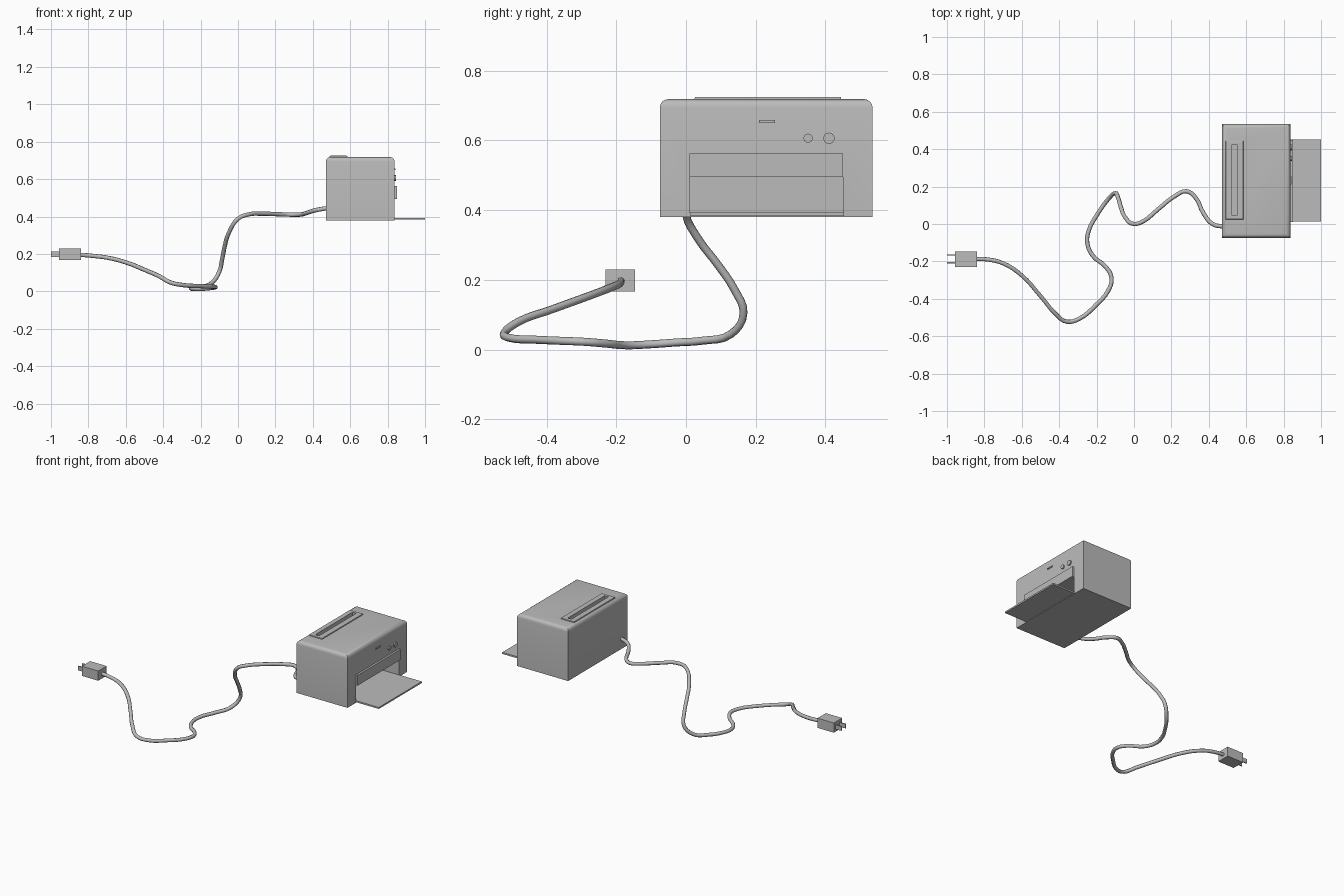
import bpy, bmesh, math
from mathutils import Vector

if "Cube" in bpy.data.objects:
    bpy.data.objects.remove(bpy.data.objects["Cube"], do_unlink=True)

grey = bpy.data.materials.new("plain_grey")
grey.use_nodes = True
COLOUR = (0.5, 0.5, 0.5, 1)
grey.diffuse_color = COLOUR
grey.node_tree.nodes["Principled BSDF"].inputs["Base Color"].default_value = COLOUR


def box(name, low, high, bevel_edges=None, width=0.0, segments=4):
    """Box between two corners; edges picked by a rule are rounded."""
    low, high = Vector(low), Vector(high)
    bm = bmesh.new()
    bmesh.ops.create_cube(bm, size=1)
    for v in bm.verts:
        v.co = (low + high) / 2 + Vector(c * s for c, s in zip(v.co, high - low))
    if bevel_edges:
        edges = [e for e in bm.edges if bevel_edges(e, high)]
        bmesh.ops.bevel(bm, geom=edges, offset=width, segments=segments,
                        profile=0.5, affect='EDGES')
    mesh = bpy.data.meshes.new(name)
    bm.to_mesh(mesh)
    bm.free()
    mesh.materials.append(grey)
    ob = bpy.data.objects.new(name, mesh)
    bpy.context.collection.objects.link(ob)
    return ob


def smooth(ob, angle=35):
    bpy.ops.object.select_all(action='DESELECT')
    ob.select_set(True)
    bpy.context.view_layer.objects.active = ob
    bpy.ops.object.shade_smooth_by_angle(angle=math.radians(angle))


def cut(ob, low, high):
    cutter = box(ob.name + "_cutter", low, high)
    cutter.hide_render = True
    cutter.hide_set(True)
    cutter.display_type = 'WIRE'
    mod = ob.modifiers.new("opening", 'BOOLEAN')
    mod.operation = 'DIFFERENCE'
    mod.solver = 'EXACT'
    mod.object = cutter
    bpy.context.view_layer.objects.active = ob
    bpy.ops.object.modifier_apply(modifier=mod.name)
    bpy.data.objects.remove(cutter, do_unlink=True)


def top_edge(e, high):
    return all(abs(v.co.z - high.z) < 1e-5 for v in e.verts)


# Printer case with rounded top, paper outlet and feed slot
case = box("case", (0.47, -0.075, 0.38), (0.837, 0.535, 0.718), top_edge, 0.024)
cut(case, (0.66, 0.01, 0.393), (0.9, 0.45, 0.495))
cut(case, (0.523, 0.045, 0.69), (0.55, 0.425, 0.8))
smooth(case)

# Raised rim around the feed slot
rim = box("feed_rim", (0.49, 0.025, 0.712), (0.585, 0.445, 0.725), top_edge, 0.004, 2)
cut(rim, (0.523, 0.045, 0.69), (0.55, 0.425, 0.8))

# Flap above the outlet and the tray below it
box("outlet_flap", (0.83, 0.01, 0.495), (0.85, 0.45, 0.562))
box("paper_tray", (0.68, 0.013, 0.383), (1.0, 0.453, 0.393))

# Controls on the panel
for name, y, radius in (("large_button", 0.41, 0.016), ("small_button", 0.35, 0.013)):
    bpy.ops.mesh.primitive_cylinder_add(vertices=24, radius=radius, depth=0.016,
                                        location=(0.837, y, 0.606),
                                        rotation=(0, math.pi / 2, 0))
    button = bpy.context.object
    button.name = name
    button.data.materials.append(grey)
    smooth(button)
box("indicator_bar", (0.83, 0.21, 0.65), (0.842, 0.255, 0.658))

# Power cord swept along a smooth path
path = [(0.49, -0.015, 0.447), (0.42, 0.0, 0.435), (0.37, 0.06, 0.42),
        (0.33, 0.14, 0.41), (0.28, 0.175, 0.41), (0.22, 0.15, 0.412),
        (0.13, 0.08, 0.415), (0.05, 0.015, 0.41), (0.0, 0.0, 0.388),
        (-0.05, 0.04, 0.31), (-0.07, 0.09, 0.245), (-0.085, 0.14, 0.17),
        (-0.1, 0.165, 0.105), (-0.14, 0.13, 0.045), (-0.2, 0.045, 0.025),
        (-0.24, -0.03, 0.02), (-0.25, -0.1, 0.015), (-0.22, -0.17, 0.012),
        (-0.15, -0.23, 0.017), (-0.12, -0.29, 0.022), (-0.14, -0.36, 0.025),
        (-0.2, -0.43, 0.028), (-0.29, -0.505, 0.033), (-0.36, -0.522, 0.047),
        (-0.42, -0.48, 0.08), (-0.5, -0.385, 0.115), (-0.6, -0.275, 0.155),
        (-0.7, -0.21, 0.18), (-0.78, -0.19, 0.19), (-0.85, -0.187, 0.196)]
curve = bpy.data.curves.new("power_cord", 'CURVE')
curve.dimensions = '3D'
curve.bevel_depth = 0.0115
curve.bevel_resolution = 2
curve.resolution_u = 4
curve.use_fill_caps = True
spline = curve.splines.new('BEZIER')
spline.bezier_points.add(len(path) - 1)
for point, co in zip(spline.bezier_points, path):
    point.co = co
    point.handle_left_type = point.handle_right_type = 'AUTO'
curve.materials.append(grey)
cord = bpy.data.objects.new("power_cord", curve)
bpy.context.collection.objects.link(cord)
bpy.ops.object.select_all(action='DESELECT')
cord.select_set(True)
bpy.context.view_layer.objects.active = cord
bpy.ops.object.convert(target='MESH')
smooth(bpy.context.object, 60)

# Plug body and its two flat prongs
box("plug_body", (-0.957, -0.231, 0.167), (-0.84, -0.146, 0.23))
for side, y in (("left", -0.165), ("right", -0.207)):
    box("plug_prong_" + side, (-1.0, y - 0.003, 0.184), (-0.95, y + 0.003, 0.212))
